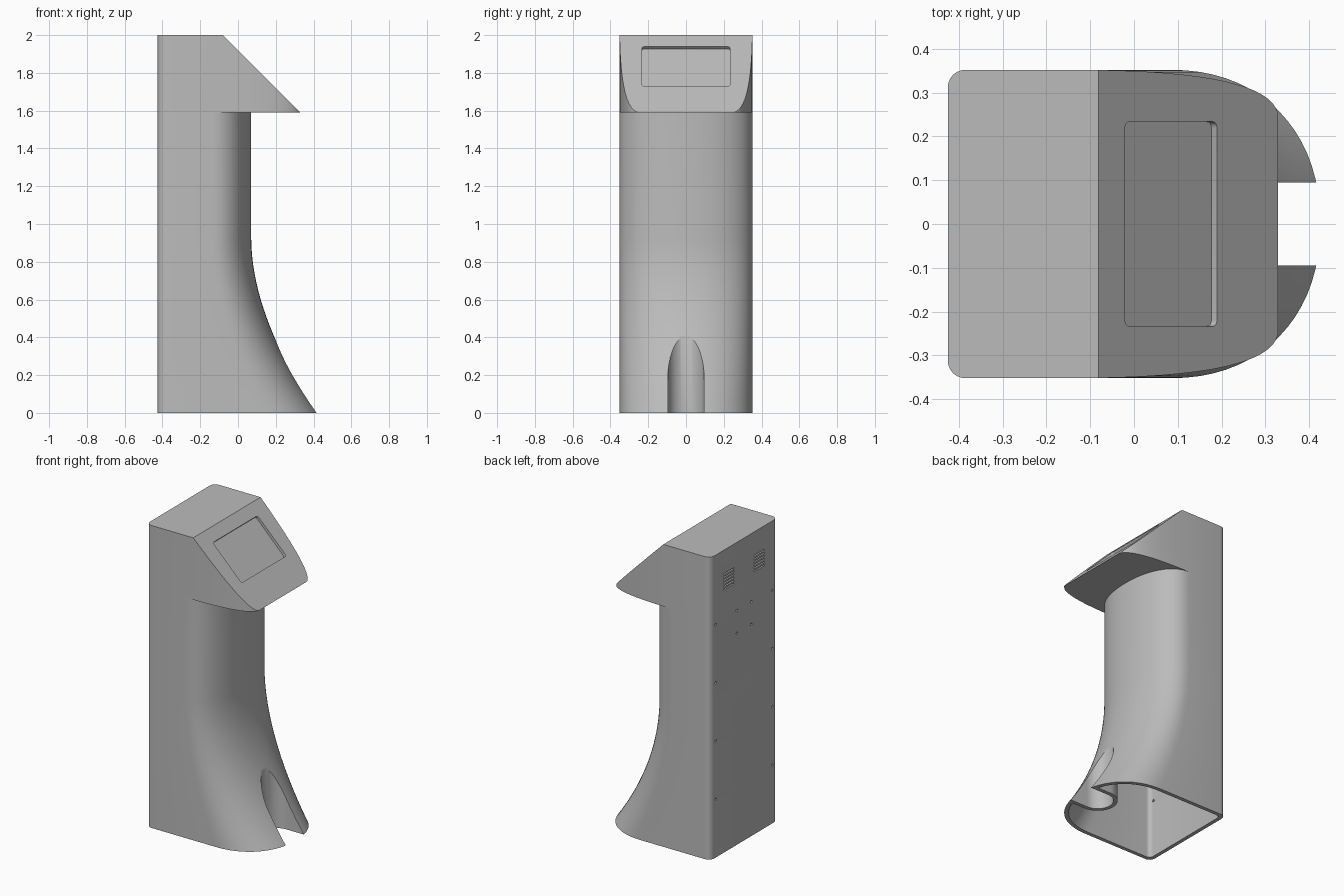
import bpy, bmesh, math
from mathutils import Matrix, Vector

if "Cube" in bpy.data.objects:
    bpy.data.objects.remove(bpy.data.objects["Cube"], do_unlink=True)

BACK, HALF_W, WALL = -0.425, 0.352, 0.025
LEDGE, TOP, FLARE_TOP = 1.59, 2.0, 0.92
NECK_START, HEAD_FRONT = -0.14, 0.33
STEPS = 18

grey = bpy.data.materials.new("Light grey")
grey.use_nodes = True
grey.diffuse_color = (0.5, 0.5, 0.5, 1)
grey.node_tree.nodes["Principled BSDF"].inputs["Base Color"].default_value = (0.5, 0.5, 0.5, 1)


def make(name, bm):
    bmesh.ops.recalc_face_normals(bm, faces=bm.faces[:])
    mesh = bpy.data.meshes.new(name)
    bm.to_mesh(mesh)
    bm.free()
    mesh.materials.append(grey)
    ob = bpy.data.objects.new(name, mesh)
    bpy.context.collection.objects.link(ob)
    return ob


def cut(target, cutter):
    """Subtract the cutter, then drop it."""
    cutter.hide_render = True
    mod = target.modifiers.new("cut", 'BOOLEAN')
    mod.operation, mod.solver, mod.object = 'DIFFERENCE', 'EXACT', cutter
    bpy.context.view_layer.objects.active = target
    bpy.ops.object.modifier_apply(modifier=mod.name)
    bpy.data.objects.remove(cutter, do_unlink=True)


def outline(curve, t):
    """Closed plan outline: rounded back corner, then the front curve, mirrored."""
    w, r = HALF_W - t, 0.04 - t / 2
    half = []
    for i in range(7):
        a = math.pi / 2 * i / 6
        half.append((BACK + t + r - r * math.cos(a), w - r + r * math.sin(a)))
    half += curve
    return half + [(x, -y) for x, y in reversed(half[:-1])]


def neck_curve(z, t):
    """Rounded front of the column, flaring forward towards the floor."""
    flare = max(0, (FLARE_TOP - z) / FLARE_TOP) ** 1.85
    start = NECK_START + 0.22 * flare
    depth = 0.07 + 0.355 * flare - t - start
    pts = []
    for i in range(STEPS + 1):
        a = math.pi / 2 * i / STEPS
        c = 0 if i == STEPS else math.cos(a)
        pts.append((start + depth * math.sin(a) ** 0.91, (HALF_W - t) * c ** 0.91))
    return pts


def head_curve(t):
    """Soft shoulder running into a straight front edge."""
    w, f = HALF_W - t, HEAD_FRONT - t
    p = [Vector(v) for v in ((NECK_START, w), (0.2, w), (f, 0.31 - t), (f, 0.24 - t))]
    pts = []
    for i in range(STEPS):
        s = i / (STEPS - 1)
        q = p[0] * (1 - s)**3 + p[1] * 3 * s * (1 - s)**2 + p[2] * 3 * s * s * (1 - s) + p[3] * s**3
        pts.append((q.x, q.y))
    return pts + [(f, 0)]


def shell(name, t, bottom, slope):
    """Loft column and head together, then slice off the sloping face."""
    ledge = LEDGE + t
    heights = [bottom + (FLARE_TOP - bottom) * i / 20 for i in range(21)] + [ledge]
    rings = [(z, outline(neck_curve(z, t), t)) for z in heights]
    rings += [(z, outline(head_curve(t), t)) for z in (ledge, TOP - t)]
    bm = bmesh.new()
    loops = [[bm.verts.new((x, y, z)) for x, y in pts] for z, pts in rings]
    n = len(loops[0])
    for low, high in zip(loops, loops[1:]):
        for i in range(n):
            j = (i + 1) % n
            if any((low[k].co - high[k].co).length > 1e-5 for k in (i, j)):
                bm.faces.new((low[i], low[j], high[j], high[i]))
    bm.faces.new(loops[0])
    bm.faces.new(loops[-1])
    bmesh.ops.remove_doubles(bm, verts=bm.verts[:], dist=1e-5)
    res = bmesh.ops.bisect_plane(bm, geom=bm.verts[:] + bm.edges[:] + bm.faces[:], dist=1e-6,
                                 plane_co=(slope - TOP, 0, TOP), plane_no=(1, 0, 1), clear_outer=True)
    edges = [e for e in res["geom_cut"] if isinstance(e, bmesh.types.BMEdge)]
    bmesh.ops.holes_fill(bm, edges=edges, sides=0)
    return make(name, bm)


def slot(t):
    """Upright round-backed slot for the front of the foot."""
    r = 0.095 + t
    pts = [(0.285 - r * math.sin(a), r * math.cos(a))
           for a in (math.pi * i / 24 for i in range(25))]
    pts += [(0.8, -r), (0.8, r)]
    bm = bmesh.new()
    base = bm.faces.new([bm.verts.new((x, y, -0.3)) for x, y in pts])
    top = bmesh.ops.extrude_face_region(bm, geom=[base])["geom"]
    bmesh.ops.translate(bm, vec=(0, 0, 1.0), verts=[v for v in top if isinstance(v, bmesh.types.BMVert)])
    return make("slot_cutter", bm)


# Hollow cabinet with an open floor and a walled slot in the foot
cabinet = shell("kiosk_cabinet", 0, 0, 1.919)
cavity = shell("cavity_cutter", WALL, -0.1, 1.85)
cut(cavity, slot(WALL))
cut(cabinet, cavity)
cut(cabinet, slot(0))

# Screen recess on the sloping face
bm = bmesh.new()
bmesh.ops.create_cube(bm, size=1)
bmesh.ops.scale(bm, vec=(0.297, 0.467, 0.036), verts=bm.verts[:])
uprights = [e for e in bm.edges if abs(e.verts[0].co.z - e.verts[1].co.z) > 0.01]
bmesh.ops.bevel(bm, geom=uprights, offset=0.014, segments=4, profile=0.5, affect='EDGES')
bmesh.ops.transform(bm, verts=bm.verts[:],
                    matrix=Matrix.Translation((0.0845, 0, 1.8345)) @ Matrix.Rotation(math.pi / 4, 4, 'Y'))
cut(cabinet, make("screen_recess_cutter", bm))

# Vents, edge bolts and bracket holes in the back panel
bm = bmesh.new()
for side in (-1, 1):
    for row in range(6):
        place = Matrix.Translation((BACK, side * 0.16, 1.74 + 0.02 * row))
        bmesh.ops.create_cube(bm, size=1, matrix=place @ Matrix.Diagonal((0.1, 0.11, 0.009, 1)))
    holes = [(0.295, 0.385 * k) for k in range(1, 5)] + [(0.075, 1.4), (0.075, 1.55)]
    for y, z in holes:
        place = Matrix.Translation((BACK, side * y, z)) @ Matrix.Rotation(math.pi / 2, 4, 'Y')
        bmesh.ops.create_cone(bm, cap_ends=True, segments=12, radius1=0.008, radius2=0.008,
                              depth=0.1, matrix=place)
cut(cabinet, make("back_hole_cutter", bm))

# Smooth curves, crisp edges
bpy.ops.object.select_all(action='DESELECT')
cabinet.select_set(True)
bpy.context.view_layer.objects.active = cabinet
bpy.ops.object.shade_smooth_by_angle(angle=math.radians(30))
